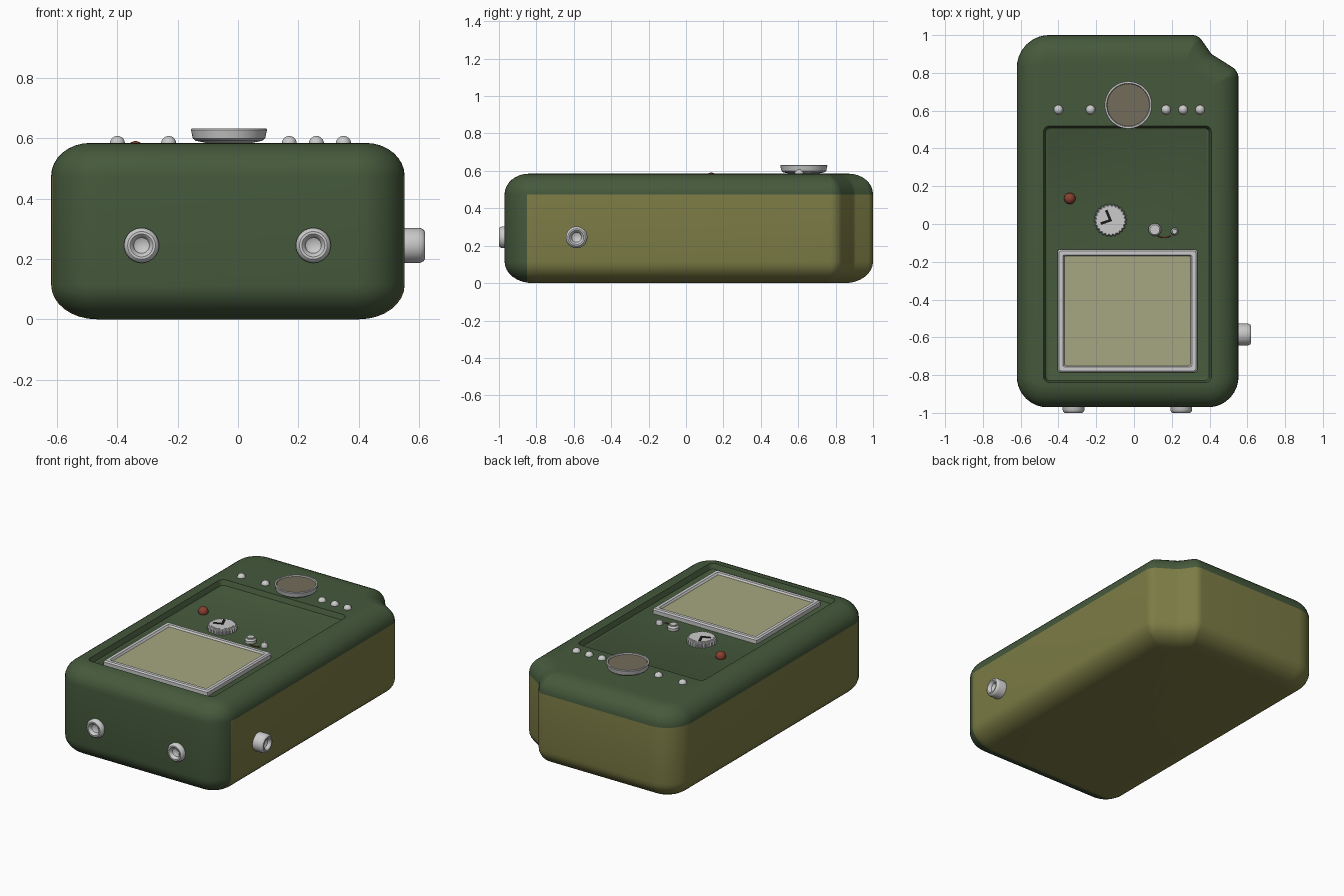
import bpy, bmesh
from math import sin, cos, pi, atan2, hypot
from mathutils import Vector

if "Cube" in bpy.data.objects:
    bpy.data.objects.remove(bpy.data.objects["Cube"])


def mat(name, rgb):
    m = bpy.data.materials.new(name)
    m.diffuse_color = (*rgb, 1)
    m.use_nodes = True
    m.node_tree.nodes["Principled BSDF"].inputs["Base Color"].default_value = m.diffuse_color
    return m


GREEN = mat("green_paint", (0.06, 0.10, 0.045))
OLIVE = mat("olive_paint", (0.20, 0.20, 0.06))
SCREEN = mat("screen_glass", (0.38, 0.38, 0.22))
BROWN = mat("brown_mesh", (0.17, 0.15, 0.10))
RED = mat("red_lamp", (0.25, 0.05, 0.03))
BLACK = mat("black_mark", (0.01, 0.01, 0.01))
LIGHT = mat("light_face", (0.62, 0.62, 0.62))


def finish(name, bm, material=None, loc=(0, 0, 0), rot=(0, 0, 0), smooth=35):
    bmesh.ops.recalc_face_normals(bm, faces=bm.faces)
    me = bpy.data.meshes.new(name)
    bm.to_mesh(me)
    bm.free()
    ob = bpy.data.objects.new(name, me)
    bpy.context.collection.objects.link(ob)
    ob.location, ob.rotation_euler = loc, rot
    if material:
        me.materials.append(material)
    shade(ob, smooth)
    return ob


def shade(ob, angle):
    bpy.ops.object.select_all(action='DESELECT')
    ob.select_set(True)
    bpy.context.view_layer.objects.active = ob
    bpy.ops.object.shade_smooth_by_angle(angle=angle * pi / 180)


def skin(rings):
    bm = bmesh.new()
    vs = [[bm.verts.new(p) for p in r] for r in rings]
    n = len(vs[0])
    for a, b in zip(vs, vs[1:]):
        for i in range(n):
            j = (i + 1) % n
            bm.faces.new((a[i], a[j], b[j], b[i]))
    bm.faces.new(vs[0][::-1])
    bm.faces.new(vs[-1])
    return bm


def outline(corners, d, z, seg=8):
    # counter-clockwise corners (x, y, radius), inset by d; negative radius = concave
    pts = []
    for i, (x, y, r) in enumerate(corners):
        p = Vector((x, y))
        e1 = (p - Vector(corners[i - 1][:2])).normalized()
        e2 = (Vector(corners[(i + 1) % len(corners)][:2]) - p).normalized()
        n1, n2 = Vector((-e1.y, e1.x)), Vector((-e2.y, e2.x))
        R = max(r - d, 0.01) if r > 0 else r - d
        c = p + (d + R) * (n1 + n2) / (1 + n1.dot(n2))
        for k in range(seg + 1):
            q = c - R * n1.lerp(n2, k / seg).normalized()
            pts.append((q.x, q.y, z))
    return pts


def loft(corners, profile, seg=8):
    return skin([outline(corners, d, z, seg) for d, z in profile])


def rect(x0, x1, y0, y1, r):
    return [(x0, y0, r), (x1, y0, r), (x1, y1, r), (x0, y1, r)]


def lathe(name, profile, loc, material=None, rot=(0, 0, 0), seg=40, knurl=0):
    rings = [[((r - knurl * (i // 2 % 2)) * cos(2 * pi * i / seg),
               (r - knurl * (i // 2 % 2)) * sin(2 * pi * i / seg), z)
              for i in range(seg)] for r, z in profile]
    return finish(name, skin(rings), material, loc, rot)


def ball(name, loc, r, material=None):
    bm = bmesh.new()
    bmesh.ops.create_uvsphere(bm, u_segments=24, v_segments=14, radius=r)
    return finish(name, bm, material, loc, smooth=60)


# body: rounded case with one notched corner
TOP, SEAM, FLOOR = 0.585, 0.475, 0.55
case = [(-0.62, -0.97, 0.16), (0.553, -0.97, 0.16), (0.553, 0.81, 0.07),
        (0.41, 0.90, -0.05), (0.34, 1.0, 0.06), (-0.62, 1.0, 0.17)]
arc = [k * pi / 16 for k in range(9)]
profile = [(0.15 * (1 - sin(t)), 0.115 * (1 - cos(t))) for t in arc]
profile += [(0.13 * (1 - cos(t)), SEAM + (TOP - SEAM) * sin(t)) for t in arc]
bm = loft(case, profile)
bmesh.ops.bisect_plane(bm, geom=bm.verts[:] + bm.edges[:] + bm.faces[:],
                       plane_co=(0, -0.85, 0), plane_no=(0, 1, 0))
for f in bm.faces:
    c = f.calc_center_median()
    f.material_index = int(c.z < SEAM and c.y > -0.85)
body = finish("case_body", bm, GREEN)
body.data.materials.append(OLIVE)

# shallow panel recess in the top
cutter = finish("recess_cutter", loft(rect(-0.48, 0.41, -0.84, 0.52, 0.035),
                [(0.02, FLOOR), (0.012, FLOOR + 0.004), (0.006, FLOOR + 0.02),
                 (0, TOP), (0, 0.7)]), GREEN)
cutter.hide_render = True
mod = body.modifiers.new("recess", 'BOOLEAN')
mod.operation, mod.solver, mod.object = 'DIFFERENCE', 'EXACT', cutter
bpy.ops.object.select_all(action='DESELECT')
body.select_set(True)
bpy.context.view_layer.objects.active = body
bpy.ops.object.modifier_apply(modifier=mod.name)
bpy.data.objects.remove(cutter)
shade(body, 35)

# screen and its frame
finish("screen_frame", loft(rect(-0.405, 0.335, -0.785, -0.135, 0.012),
       [(0, FLOOR - 0.01), (0, 0.574), (0.008, 0.582), (0.028, 0.582), (0.036, 0.568)], 2))
finish("screen", loft(rect(-0.368, 0.298, -0.752, -0.168, 0.012),
       [(0, FLOOR), (0, 0.571)], 2), SCREEN)

# large round speaker on a tapered foot
lathe("speaker_cup", [(0.07, 0.57), (0.075, 0.585), (0.11, 0.592), (0.12, 0.6),
                      (0.126, 0.628), (0.124, 0.632), (0.115, 0.632), (0.112, 0.622)],
      (-0.03, 0.63, 0), seg=48)
lathe("speaker_mesh", [(0.112, 0.61), (0.112, 0.625)], (-0.03, 0.63, 0), BROWN, seg=48)

# row of round studs
for x in (-0.40, -0.23, 0.17, 0.26, 0.35):
    ball("stud", (x, 0.605, 0.583), 0.025)

# red lamp
ball("lamp", (-0.34, 0.135, 0.561), 0.03, RED)

# knurled dial with pointer marks
DX, DY = -0.125, 0.02
lathe("dial_rim", [(0.087, FLOOR - 0.01), (0.087, 0.572), (0.08, 0.58)], (DX, DY, 0),
      seg=96, knurl=0.006)
lathe("dial_face", [(0.068, 0.57), (0.068, 0.582)], (DX, DY, 0), LIGHT)
for tx, ty in ((-0.02, 0.048), (-0.045, -0.016)):
    bm = bmesh.new()
    bmesh.ops.create_cube(bm, size=1)
    bmesh.ops.scale(bm, vec=(hypot(tx, ty) + 0.012, 0.014, 0.004), verts=bm.verts)
    finish("dial_pointer", bm, BLACK, (DX + tx / 2, DY + ty / 2, 0.583), (0, 0, atan2(ty, tx)))

# two small knobs
lathe("small_knob", [(0.034, FLOOR - 0.01), (0.034, 0.566), (0.026, 0.576)], (0.11, -0.03, 0), seg=16)
lathe("small_knob_cap", [(0.022, 0.57), (0.022, 0.583)], (0.11, -0.03, 0), LIGHT, seg=16)
lathe("tiny_knob", [(0.02, FLOOR - 0.01), (0.02, 0.566), (0.012, 0.578)], (0.215, -0.04, 0), seg=16)
lathe("tiny_knob_cap", [(0.008, 0.57), (0.008, 0.582)], (0.215, -0.04, 0), LIGHT, seg=12)

# thin red arc mark between the knobs
cu = bpy.data.curves.new("red_arc", 'CURVE')
cu.dimensions, cu.bevel_depth, cu.bevel_resolution = '3D', 0.003, 1
sp = cu.splines.new('POLY')
sp.points.add(6)
for k, p in enumerate(sp.points):
    t = k / 6
    p.co = (0.125 + 0.07 * t, -0.062 - 0.04 * t * (1 - t), FLOOR + 0.002, 1)
cu.materials.append(RED)
bpy.context.collection.objects.link(bpy.data.objects.new("red_arc", cu))

# dished sockets: two on the front, one on the right side


def socket(name, loc, rot, h):
    lathe(name, [(0.058, -0.02), (0.058, h - 0.016), (0.053, h - 0.005), (0.046, h), (0.038, h),
                 (0.031, h - 0.006), (0.026, h - 0.02), (0.015, h - 0.026)], loc, None, rot)


for x in (-0.32, 0.25):
    socket("front_socket", (x, -0.965, 0.245), (pi / 2, 0, 0), 0.035)
socket("side_socket", (0.55, -0.585, 0.245), (0, pi / 2, 0), 0.07)
